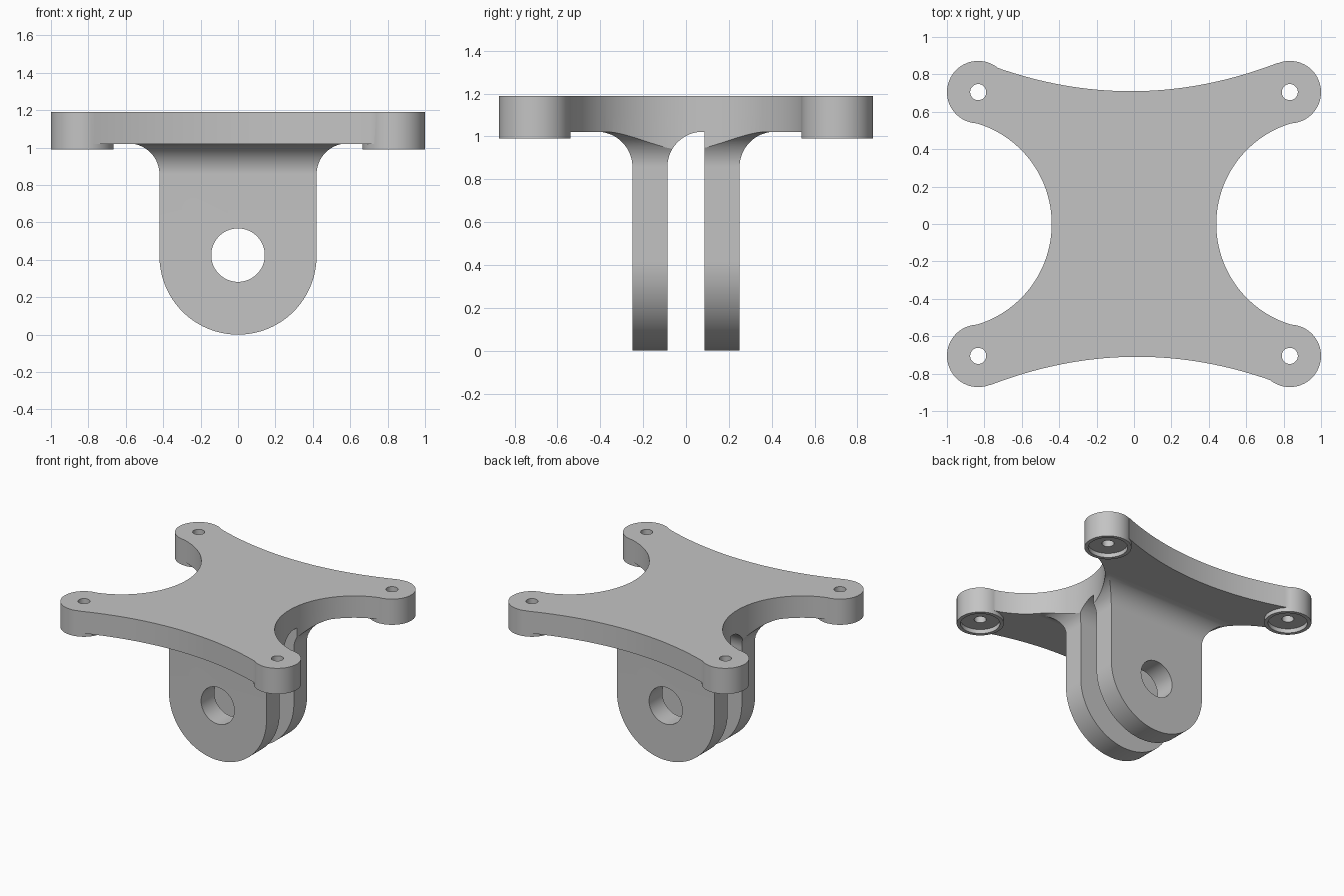
import bpy, bmesh, math
from mathutils import Vector

cube = bpy.data.objects.get("Cube")
if cube:
    bpy.data.objects.remove(cube, do_unlink=True)

TOP, UNDER, BOSS_UNDER = 1.19, 1.02, 0.99
BOSS_X, BOSS_Y, BOSS_R = 0.833, 0.705, 0.167
LUG_R, LUG_OUT, LUG_IN = 0.42, 0.25, 0.087
FILLET = 0.165
INSIDE = 1.1          # height hidden inside the plate, where parts overlap

grey = bpy.data.materials.new("light_grey")
grey.use_nodes = True
colour = (0.55, 0.55, 0.55, 1)
grey.diffuse_color = colour
grey.node_tree.nodes["Principled BSDF"].inputs["Base Color"].default_value = colour


def arc(cx, cy, r, start, end, n=32):
    angles = [math.radians(start + (end - start) * i / n) for i in range(n + 1)]
    return [(cx + r * math.cos(a), cy + r * math.sin(a)) for a in angles]


def circle(cx, cy, r, n=64):
    return arc(cx, cy, r, 0, 360, n)[:-1]


def prism(name, outline, axis, low, high):
    """Extrude a flat outline along x, y or z."""
    place = {"x": lambda p, q, d: (d, p, q),
             "y": lambda p, q, d: (p, d, q),
             "z": lambda p, q, d: (p, q, d)}[axis]
    bm = bmesh.new()
    face = bm.faces.new([bm.verts.new(place(p, q, low)) for p, q in outline])
    out = bmesh.ops.extrude_face_region(bm, geom=[face])
    moved = [v for v in out["geom"] if isinstance(v, bmesh.types.BMVert)]
    bmesh.ops.translate(bm, verts=moved, vec=Vector(place(0, 0, high - low)))
    bmesh.ops.recalc_face_normals(bm, faces=bm.faces)
    mesh = bpy.data.meshes.new(name)
    bm.to_mesh(mesh)
    bm.free()
    mesh.materials.append(grey)
    obj = bpy.data.objects.new(name, mesh)
    bpy.context.collection.objects.link(obj)
    return obj


def combine(target, other, operation):
    """Apply a boolean and discard the second solid."""
    mod = target.modifiers.new(operation.lower(), "BOOLEAN")
    mod.operation, mod.object, mod.solver = operation, other, "EXACT"
    bpy.context.view_layer.objects.active = target
    bpy.ops.object.modifier_apply(modifier=mod.name)
    bpy.data.objects.remove(other, do_unlink=True)


# Plate outline: shallow curves front and back, deep round bites at the sides
bite_r = 0.562
sweep = math.degrees(math.asin(0.542 / bite_r))
back = [(x, 0.71 + 0.246 * x * x + 0.008 * x)
        for x in (0.77 - 1.54 * i / 48 for i in range(49))]
left_bite = arc(0.44 + bite_r, 0, bite_r, 180 + sweep, 180 - sweep, 64)
half = left_bite + back
outline = half + [(-x, -y) for x, y in half]
bracket = prism("mounting_bracket", outline, "z", UNDER, TOP)

# Lug side shape: round bottom, straight sides, flared into the plate
fillet_z = UNDER + 0.002 - FILLET
right_flare = arc(LUG_R + FILLET, fillet_z, FILLET, 180, 90, 24)
right_side = right_flare + [(LUG_R + FILLET, INSIDE)]
lug_face = (arc(0, LUG_R, LUG_R, 180, 360, 64) + right_side
            + [(-x, z) for x, z in reversed(right_side)])

# Lug thickness shapes: both flare outwards, only the front one flares into the slot
outer = arc(LUG_OUT + FILLET, fillet_z, FILLET, 180, 90, 24)
outer = [(LUG_OUT, -0.1)] + outer + [(LUG_OUT + FILLET, INSIDE)]
inner_flare = arc(FILLET - LUG_IN, fillet_z, FILLET, 90, 180, 24)
back_section = outer + [(LUG_IN, INSIDE), (LUG_IN, -0.1)]
front_section = ([(-y, z) for y, z in outer]
                 + [(FILLET - LUG_IN, INSIDE)] + inner_flare + [(-LUG_IN, -0.1)])

for name, section in (("front_lug", front_section), ("back_lug", back_section)):
    lug = prism(name, lug_face, "y", -0.6, 0.6)
    combine(lug, prism("lug_section", section, "x", -0.8, 0.8), "INTERSECT")
    combine(lug, prism("plate_trim", outline, "z", -0.2, INSIDE + 0.05), "INTERSECT")
    combine(bracket, lug, "UNION")

# Pivot hole through both lugs
combine(bracket, prism("pivot_hole", circle(0, 0.425, 0.143), "y", -0.6, 0.6), "DIFFERENCE")

# Corner bosses with a shallow recess underneath and a screw hole
corners = [(sx * BOSS_X, sy * BOSS_Y) for sx in (-1, 1) for sy in (-1, 1)]
for x, y in corners:
    combine(bracket, prism("boss", circle(x, y, BOSS_R), "z", BOSS_UNDER, TOP), "UNION")
for x, y in corners:
    combine(bracket, prism("recess", circle(x, y, 0.14), "z", 0.9, UNDER + 0.003), "DIFFERENCE")
    combine(bracket, prism("screw_hole", circle(x, y, 0.043, 32), "z", 0.9, 1.3), "DIFFERENCE")

# Smooth curved walls, crisp edges
bpy.ops.object.select_all(action="DESELECT")
bracket.select_set(True)
bpy.context.view_layer.objects.active = bracket
bpy.ops.object.shade_smooth_by_angle(angle=math.radians(25))
